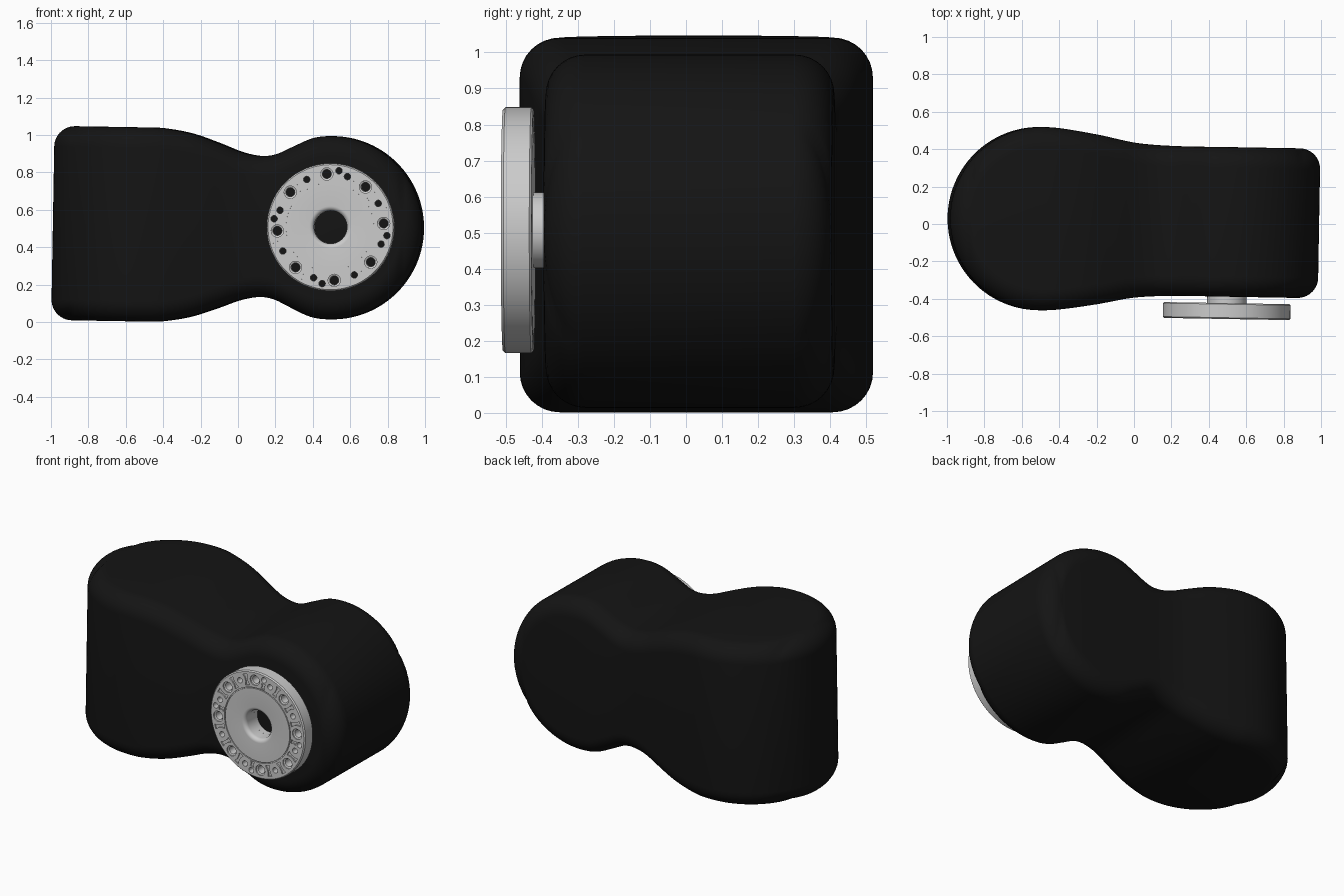
import bpy, bmesh, math
from mathutils import Matrix, Vector

if "Cube" in bpy.data.objects:
    bpy.data.objects.remove(bpy.data.objects["Cube"])

R, RIM, MID = 0.49, 0.11, 0.5      # end radius, edge rounding, end centre
L = MID + R
HEIGHT = [(-.5, .519), (-.4, .516), (-.25, .49), (-.1, .44), (.02, .395),
          (.12, .377), (.2, .387), (.3, .434), (.4, .478), (.5, .49)]
WIDTH = [(-.5, .49), (-.4, .484), (-.2, .453), (0, .414), (.2, .401), (.5, .40)]
TILT = Matrix.Rotation(math.radians(-1), 4, 'Z')


def finish(name, bm, matrix):
    bmesh.ops.recalc_face_normals(bm, faces=bm.faces)
    me = bpy.data.meshes.new(name)
    bm.to_mesh(me)
    bm.free()
    ob = bpy.data.objects.new(name, me)
    bpy.context.collection.objects.link(ob)
    ob.matrix_world = matrix
    return ob


def activate(ob):
    bpy.ops.object.select_all(action='DESELECT')
    ob.select_set(True)
    bpy.context.view_layer.objects.active = ob


def smooth_curve(pts, x):
    """Cubic curve through pts, level at both ends."""
    n = len(pts)
    slope = [0 if i in (0, n - 1) else
             (pts[i + 1][1] - pts[i - 1][1]) / (pts[i + 1][0] - pts[i - 1][0]) for i in range(n)]
    for i in range(n - 1):
        (x0, y0), (x1, y1) = pts[i], pts[i + 1]
        if x <= x1:
            d = x1 - x0
            t = (x - x0) / d
            return ((2*t**3 - 3*t*t + 1) * y0 + (t**3 - 2*t*t + t) * d * slope[i]
                    + (3*t*t - 2*t**3) * y1 + (t**3 - t*t) * d * slope[i + 1])


def arc(r, d):
    return math.sqrt(max(0, r * r - d * d))


def round_end(d, flat):
    """Half sizes at distance d into an end: (drum, drum core, slab, slab core)."""
    slab = flat - RIM + arc(RIM, max(0, d - (R - RIM)))
    return arc(R, d), arc(R - RIM, d), slab, flat - RIM


def half_sizes(x):
    if x < -MID:
        w, wi, h, hi = round_end(-x - MID, HEIGHT[0][1])
    elif x > MID:
        h, hi, w, wi = round_end(x - MID, WIDTH[-1][1])
    else:
        w, h = smooth_curve(WIDTH, x), smooth_curve(HEIGHT, x)
        wi, hi = w - RIM, h - RIM
    return w, wi, h, hi


# Body: upright drum on the left blending into a cross-wise drum on the right
N, K = 28, 8
ends = [MID + R * math.sin(math.pi / 2 * i / N) for i in range(N + 1)]
xs = [-e for e in reversed(ends)] + [-MID + i / 40 for i in range(1, 40)] + ends
bm = bmesh.new()
rings = []
for x in xs:
    w, wi, h, hi = half_sizes(x)
    ring = []
    for q in range(4):
        for k in range(K + 1):
            a = math.pi / 2 * (q + k / K)
            sy, sz = (1, -1, -1, 1)[q], (1, 1, -1, -1)[q]
            ring.append(bm.verts.new((x, sy * wi + (w - wi) * math.cos(a),
                                      sz * hi + (h - hi) * math.sin(a))))
    rings.append(ring)
for a, b in zip(rings, rings[1:]):
    for i in range(len(a)):
        j = (i + 1) % len(a)
        bm.faces.new((a[i], a[j], b[j], b[i]))
bmesh.ops.remove_doubles(bm, verts=bm.verts, dist=1e-5)
for f in bm.faces:
    f.smooth = True
body = finish("body", bm, Matrix.Translation((0, .02, .5127)) @ TILT
              @ Matrix.Rotation(math.radians(1), 4, 'Y'))
mat = bpy.data.materials.new("black")
mat.diffuse_color = (.007, .007, .007, 1)
mat.use_nodes = True
mat.node_tree.nodes["Principled BSDF"].inputs["Base Color"].default_value = mat.diffuse_color
body.data.materials.append(mat)


def lathe(bm, profile, seg, centre=(0, 0)):
    """Revolve a closed (radius, height) profile round z."""
    rows = []
    for s in range(seg):
        a = 2 * math.pi * s / seg
        rows.append([bm.verts.new((centre[0] + r * math.cos(a), centre[1] + r * math.sin(a), z))
                     for r, z in profile])
    n = len(profile)
    for s in range(seg):
        a, b = rows[s], rows[(s + 1) % seg]
        for i in range(n):
            j = (i + 1) % n
            bm.faces.new((a[i], a[j], b[j], b[i]))


def stepped_pin(bm, steps, seg, centre):
    """Solid round pin from stacked (radius, height) circles."""
    rows = [[bm.verts.new((centre[0] + r * math.cos(2 * math.pi * s / seg),
                           centre[1] + r * math.sin(2 * math.pi * s / seg), z))
             for s in range(seg)] for r, z in steps]
    for a, b in zip(rows, rows[1:]):
        for s in range(seg):
            t = (s + 1) % seg
            bm.faces.new((a[s], a[t], b[t], b[s]))
    bm.faces.new(rows[0])
    bm.faces.new(rows[-1])


def polar(r, deg):
    return r * math.cos(math.radians(deg)), r * math.sin(math.radians(deg))


def pocket(bm, r0, r1, deg, floor, top):
    """Radial slot with flared ends."""
    d = (r1 - r0) * .3
    half = [(r0, .016), (r0 + d, .008), (r1 - d, .008), (r1, .016)]
    shape = half + [(r, -s) for r, s in reversed(half)]
    turn = Matrix.Rotation(math.radians(deg), 3, 'Z')
    lo, hi = [[bm.verts.new(turn @ Vector((r, s, z))) for r, s in shape] for z in (floor, top)]
    bm.faces.new(lo)
    bm.faces.new(hi)
    for i in range(8):
        j = (i + 1) % 8
        bm.faces.new((lo[i], lo[j], hi[j], hi[i]))


T = .085     # disc thickness
place = (Matrix.Translation((.496, -.423, .507)) @ TILT
         @ Matrix.Rotation(math.pi / 2, 4, 'X'))

# Output disc: rounded centre hole, ring groove, chamfered rim
lip = [(.113 - .025 * math.sin(a), T - .025 + .025 * math.cos(a))
       for a in (math.pi / 2 * i / 6 for i in range(6, -1, -1))]
bm = bmesh.new()
lathe(bm, [(.088, 0)] + lip + [(.232, T), (.232, T - .007), (.238, T - .007), (.238, T),
                               (.334, T), (.341, T - .007), (.341, .006), (.335, 0)], 96)
disc = finish("output_disc", bm, place)

# Hole circle cutter
bm = bmesh.new()
for i in range(8):
    a = 4 + 45 * i
    stepped_pin(bm, [(.024, -.02), (.024, T - .012), (.033, T - .008), (.033, T + .02)],
                24, polar(.285, a))
    stepped_pin(bm, [(.0175, -.02), (.0175, T + .02)], 16, polar(.285, a + 22.5))
    pocket(bm, .25, .318, a + 12.5, T - .008, T + .02)
    if i % 2 == 0:
        stepped_pin(bm, [(.0175, -.02), (.0175, T + .02)], 16, polar(.305, a - 12.5))
        pocket(bm, .245, .279, a - 12.5, T - .008, T + .02)
    else:
        pocket(bm, .25, .318, a - 12.5, T - .008, T + .02)
cutter = finish("hole_cutter", bm, place)
cutter.hide_render = True
activate(disc)
mod = disc.modifiers.new("holes", 'BOOLEAN')
mod.operation, mod.solver, mod.object = 'DIFFERENCE', 'EXACT', cutter
bpy.ops.object.modifier_apply(modifier=mod.name)
bpy.data.objects.remove(cutter)

# Hollow shaft between disc and body
bm = bmesh.new()
lathe(bm, [(.088, -.06), (.088, .004), (.105, .004), (.105, -.06)], 48)
shaft = finish("shaft", bm, place)

for ob in (disc, shaft):
    activate(ob)
    bpy.ops.object.shade_smooth_by_angle(angle=math.radians(30))
